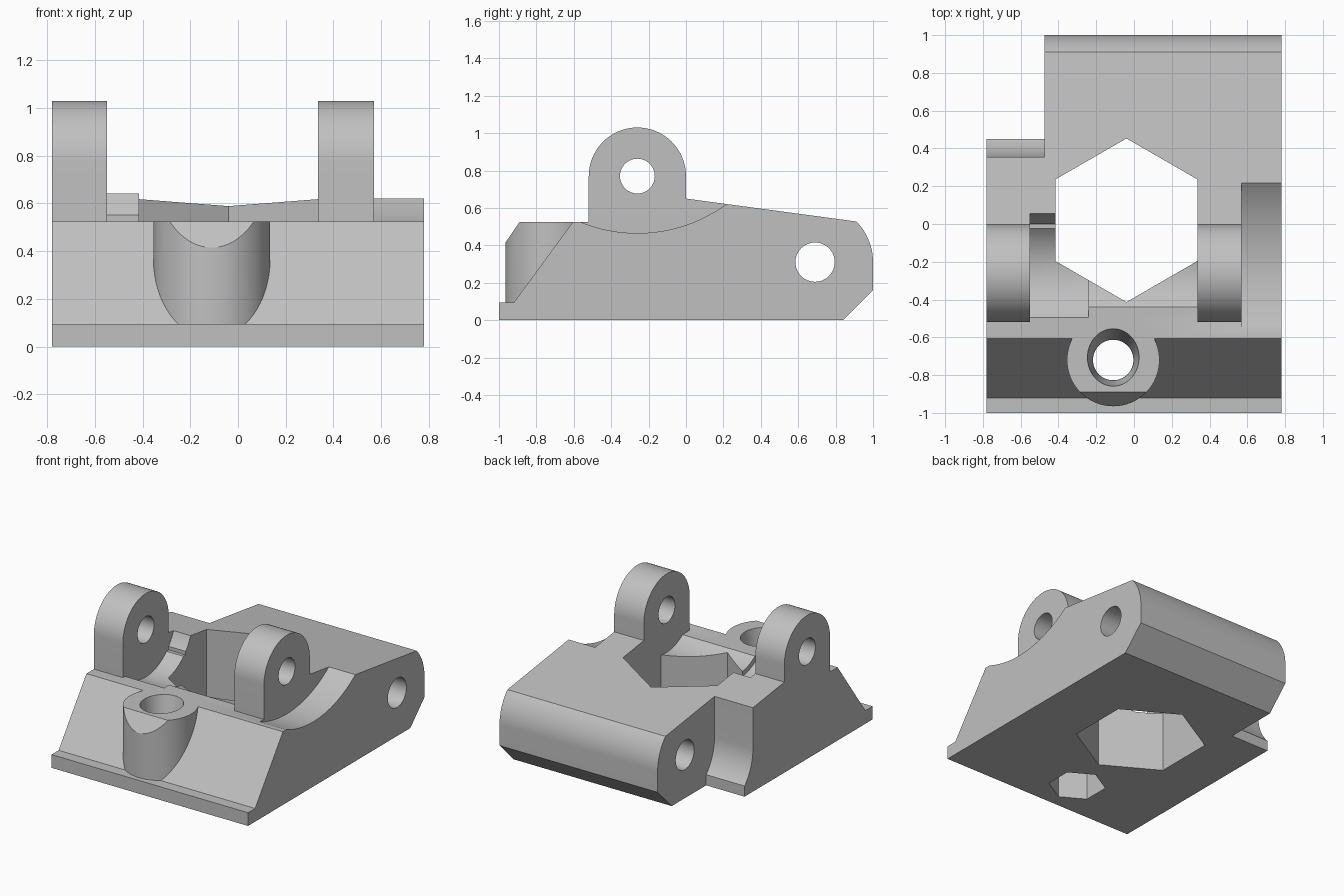
import bpy, bmesh, math

if "Cube" in bpy.data.objects:
    bpy.data.objects.remove(bpy.data.objects["Cube"])

grey = bpy.data.materials.new("plain grey")
grey.diffuse_color = (0.53, 0.53, 0.53, 1)
grey.use_nodes = True
grey.node_tree.nodes["Principled BSDF"].inputs["Base Color"].default_value = grey.diffuse_color


def loft(name, ring_a, ring_b):
    """Solid between two matching 3D rings."""
    bm = bmesh.new()
    a = [bm.verts.new(p) for p in ring_a]
    b = [bm.verts.new(p) for p in ring_b]
    n = len(a)
    bm.faces.new(a)
    bm.faces.new(b[::-1])
    for i in range(n):
        bm.faces.new((a[i], b[i], b[(i + 1) % n], a[(i + 1) % n]))
    bmesh.ops.recalc_face_normals(bm, faces=bm.faces)
    me = bpy.data.meshes.new(name)
    bm.to_mesh(me)
    bm.free()
    ob = bpy.data.objects.new(name, me)
    bpy.context.collection.objects.link(ob)
    me.materials.append(grey)
    return ob


def along_x(name, pts, x0, x1):
    return loft(name, [(x0, y, z) for y, z in pts], [(x1, y, z) for y, z in pts])


def along_z(name, pts, z0, z1):
    return loft(name, [(x, y, z0) for x, y in pts], [(x, y, z1) for x, y in pts])


def arc(cx, cy, r, a0=0, a1=360, n=64, sy=1):
    full = a1 - a0 == 360
    steps = [a0 + (a1 - a0) * i / (n if full else n - 1) for i in range(n)]
    return [(cx + r * math.cos(math.radians(t)),
             cy + r * sy * math.sin(math.radians(t))) for t in steps]


def combine(ob, other, op='DIFFERENCE'):
    m = ob.modifiers.new(op, 'BOOLEAN')
    m.operation, m.solver, m.object = op, 'EXACT', other
    bpy.context.view_layer.objects.active = ob
    bpy.ops.object.modifier_apply(modifier=m.name)
    bpy.data.objects.remove(other, do_unlink=True)


def smooth(ob):
    bpy.ops.object.select_all(action='DESELECT')
    ob.select_set(True)
    bpy.context.view_layer.objects.active = ob
    bpy.ops.object.shade_smooth_by_angle(angle=math.radians(25))


HINGE = (-0.26, 0.77)      # y, z of the lug axis
REAR = (0.69, 0.31)        # y, z of the rear pin axis
BOSS = (-0.11, -0.72)      # x, y of the screw boss

# Main wedge body with rounded rear edge
profile = [(-1, 0), (0.84, 0), (1, 0.16)] + arc(*REAR, 0.31, 0, 44.5, 16) + [
    (0, 0.65), (0, 0.525), (-0.605, 0.525), (-0.92, 0.095), (-1, 0.095)]
body = along_x("base_block", profile, -0.78, 0.78)

# Screw boss with its bevelled front
boss = along_z("screw_boss", arc(*BOSS, 0.245), 0.05, 0.525)
combine(boss, along_x("bevel", [(-0.8558, 0.575), (-0.9991, 0.365), (-1.2, 0.365),
                                (-1.2, 0.575)], -0.5, 0.3))
combine(body, boss, 'UNION')

# Clearance grooves around the lug axis
combine(body, along_x("left_groove", arc(*HINGE, 0.34), -0.55, -0.24))
combine(body, along_x("middle_groove", arc(*HINGE, 0.304), -0.241, 0.335))
combine(body, along_x("right_scoop", arc(-0.26, 1.27, 0.805, n=128), 0.57, 0.9))

# Rear left corner recess: a concave sweep about the rear pin axis
combine(body, along_x("corner_recess", [(0.355, 0.9)] + arc(*REAR, 0.335, 180, 270, 24)
                      + [(1.2, -0.025), (1.2, 0.9)], -0.9, -0.475))
combine(body, along_x("corner_trim", [(0.45, -0.1), (1.2, -0.1), (1.2, 0.9), (0.45, 0.9)],
                      -0.9, -0.475))

# Rear pin hole and large hexagonal opening
combine(body, along_x("pin_hole", arc(*REAR, 0.105), -1, 1))
combine(body, along_z("hex_opening", arc(-0.04, 0.02, 0.433, 30, 390, 6), -0.1, 1))

# Screw hole, oval countersink and hexagonal nut pocket
combine(body, along_z("screw_hole", arc(*BOSS, 0.107), -0.1, 1))
combine(body, loft("countersink",
                   [(x, y, 0.3) for x, y in arc(*BOSS, 0.108)],
                   [(x, y, 0.55) for x, y in arc(-0.11, -0.705, 0.14, sy=1.12)]))
combine(body, along_z("nut_pocket", arc(*BOSS, 0.19, 30, 390, 6), -0.1, 0.2))
smooth(body)

# Pair of upright hinge lugs
for name, x0, x1 in (("left_lug", -0.78, -0.55), ("right_lug", 0.335, 0.57)):
    lug = along_x(name, [(-0.52, 0.525), (0, 0.525)] + arc(*HINGE, 0.26, 0, 180, 40), x0, x1)
    combine(lug, along_x("lug_hole", arc(*HINGE, 0.093), -1, 1))
    smooth(lug)
